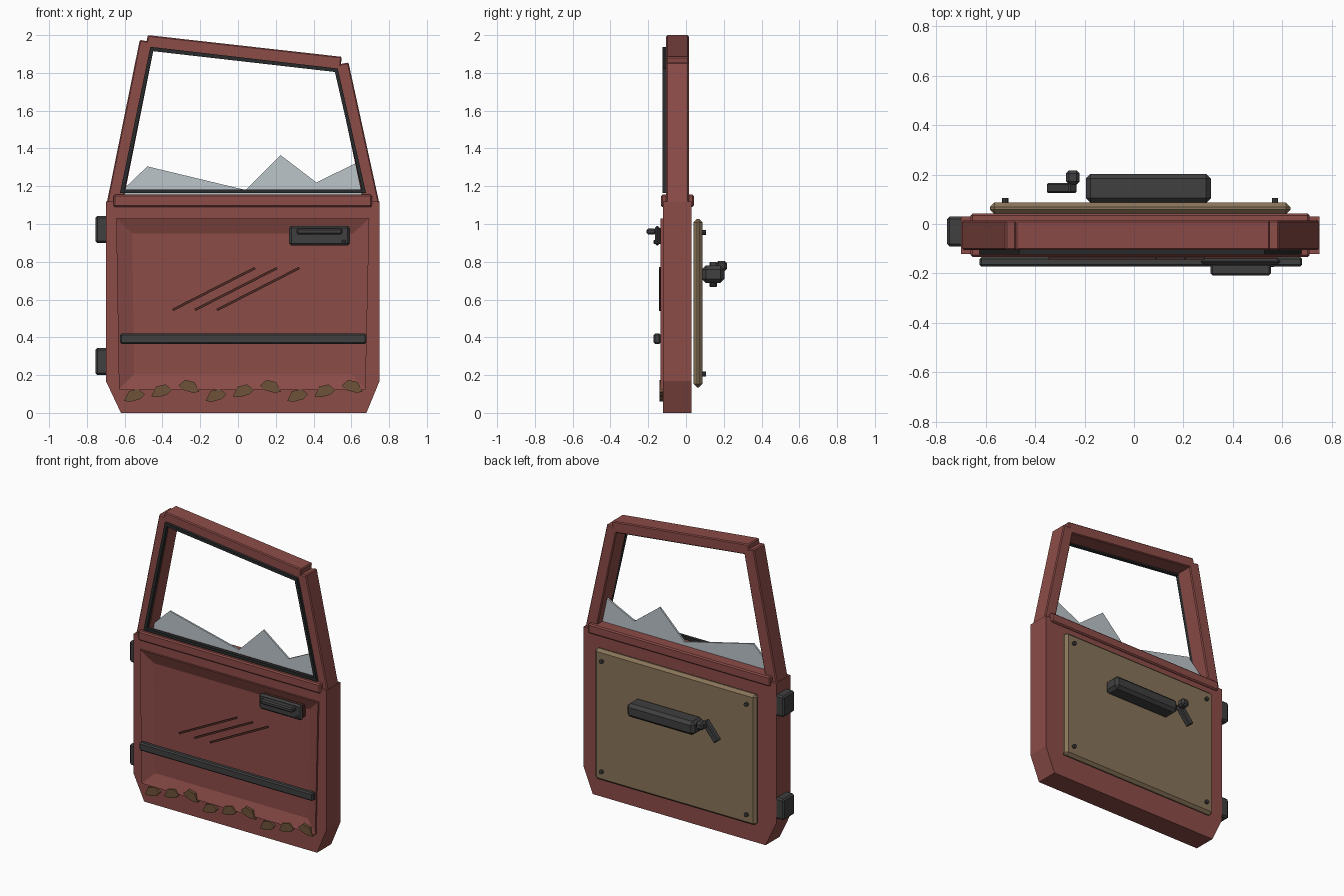
import bpy, bmesh
from mathutils import Vector

if "Cube" in bpy.data.objects:
    bpy.data.objects.remove(bpy.data.objects["Cube"])


def material(name, r, g, b):
    m = bpy.data.materials.new(name)
    m.use_nodes = True
    m.diffuse_color = (r, g, b, 1)
    m.node_tree.nodes["Principled BSDF"].inputs["Base Color"].default_value = (r, g, b, 1)
    return m


RED = material("faded red paint", 0.26, 0.072, 0.064)
DARK_RED = material("scratched metal", 0.075, 0.025, 0.018)
BLACK = material("dark plastic", 0.05, 0.05, 0.051)
RUBBER = material("black rubber", 0.022, 0.023, 0.024)
TAN = material("tan card", 0.25, 0.175, 0.10)
RUST = material("brown rust", 0.155, 0.085, 0.04)
GLASS = material("pale glass", 0.5, 0.56, 0.59)


def finish(name, bm, mat, bevel=0):
    bmesh.ops.recalc_face_normals(bm, faces=bm.faces)
    mesh = bpy.data.meshes.new(name)
    bm.to_mesh(mesh)
    bm.free()
    mesh.materials.append(mat)
    ob = bpy.data.objects.new(name, mesh)
    bpy.context.collection.objects.link(ob)
    if bevel:
        mod = ob.modifiers.new("Bevel", "BEVEL")
        mod.width = bevel
        mod.segments = 1
    return ob


def prism(name, pts, y0, y1, mat, bevel=0):
    """Extrude an x-z outline from y0 to y1."""
    bm = bmesh.new()
    a = [bm.verts.new((x, y0, z)) for x, z in pts]
    b = [bm.verts.new((x, y1, z)) for x, z in pts]
    bm.faces.new(a)
    bm.faces.new(b[::-1])
    for i in range(len(a)):
        j = (i + 1) % len(a)
        bm.faces.new((a[i], a[j], b[j], b[i]))
    return finish(name, bm, mat, bevel)


def rect(x0, x1, z0, z1):
    return [(x0, z0), (x1, z0), (x1, z1), (x0, z1)]


def box(name, x0, x1, y0, y1, z0, z1, mat, bevel=0):
    return prism(name, rect(x0, x1, z0, z1), y0, y1, mat, bevel)


def bar(name, p, q, width, y0, y1, mat, bevel=0):
    """Straight bar between two x-z points."""
    p, q = Vector(p), Vector(q)
    d = (q - p).normalized() * width / 2
    n = Vector((-d.y, d.x))
    return prism(name, [p - n, q - n, q + n, p + n], y0, y1, mat, bevel)


# Door shell: clipped bottom corners, raised lip and sloped recess in front
bm = bmesh.new()
outline = [(-0.62, 0), (0.68, 0), (0.75, 0.17), (0.75, 1.12), (-0.70, 1.12), (-0.70, 0.17)]
back = [bm.verts.new((x, 0.03, z)) for x, z in outline]
front = [bm.verts.new((x, -0.122, z)) for x, z in outline]
bm.faces.new(back)
for i in range(6):
    j = (i + 1) % 6
    bm.faces.new((back[i], back[j], front[j], front[i]))
lip = [(-0.63, 0.125), (0.675, 0.125), (0.695, 1.03), (-0.645, 1.03)]
dish = [(-0.55, 0.205), (0.60, 0.205), (0.61, 0.95), (-0.56, 0.95)]
base, rim, floor = [[bm.verts.new((x, y, z)) for x, z in pts]
                    for pts, y in ((lip, -0.122), (lip, -0.134), (dish, -0.104))]
for low, high in ((base, rim), (rim, floor)):
    for i in range(4):
        j = (i + 1) % 4
        bm.faces.new((low[i], low[j], high[j], high[i]))
bm.faces.new(floor)
f, b = front, base
for face in ((f[0], f[1], b[1], b[0]), (f[1], f[2], b[1]), (f[2], f[3], b[2], b[1]),
             (f[3], f[4], b[3], b[2]), (f[4], f[5], b[0], b[3]), (f[5], f[0], b[0])):
    bm.faces.new(face)
finish("door_shell", bm, RED)

# Window frame
box("window_sill", -0.66, 0.71, -0.133, 0.042, 1.09, 1.155, RED, 0.008)
prism("hinge_side_pillar", [(-0.695, 1.11), (-0.61, 1.11), (-0.44, 1.96), (-0.52, 1.975)],
      -0.105, 0.015, RED, 0.006)
prism("latch_side_pillar", [(0.665, 1.11), (0.748, 1.11), (0.585, 1.855), (0.51, 1.84)],
      -0.105, 0.015, RED, 0.006)
prism("top_rail", [(-0.49, 1.93), (0.54, 1.81), (0.55, 1.885), (-0.478, 2.0)],
      -0.105, 0.015, RED, 0.006)

# Rubber seal running round the opening
outer = [(-0.625, 1.163), (0.678, 1.163), (0.528, 1.823), (-0.464, 1.938)]
inner = [(-0.60, 1.182), (0.656, 1.182), (0.513, 1.805), (-0.45, 1.915)]
bm = bmesh.new()
loops = [[bm.verts.new((x, y, z)) for x, z in pts]
         for pts, y in ((outer, -0.124), (inner, -0.124), (inner, -0.10), (outer, -0.10))]
for k in range(4):
    a, b = loops[k], loops[(k + 1) % 4]
    for i in range(4):
        j = (i + 1) % 4
        bm.faces.new((a[i], a[j], b[j], b[i]))
finish("window_seal", bm, RUBBER)

# Broken glass shards
prism("glass_shard_hinge_side", [(-0.61, 1.15), (0.04, 1.15), (0.04, 1.18), (-0.48, 1.305),
                                 (-0.61, 1.18)], -0.05, -0.038, GLASS)
prism("glass_shard_latch_side", [(0.04, 1.15), (0.665, 1.15), (0.665, 1.18), (0.63, 1.325),
                                 (0.415, 1.22), (0.225, 1.365), (0.04, 1.18)],
      -0.05, -0.038, GLASS)

# Hinges
for name, z in (("lower_hinge", 0.2), ("upper_hinge", 0.9)):
    box(name, -0.755, -0.69, -0.09, 0.03, z, z + 0.143, BLACK, 0.01)

# Outside trim strip and handle
box("trim_strip", -0.625, 0.68, -0.172, -0.134, 0.365, 0.42, BLACK, 0.008)
box("handle_backing", 0.285, 0.58, -0.15, -0.10, 0.895, 0.98, DARK_RED)
box("handle_base", 0.27, 0.592, -0.165, -0.138, 0.885, 0.99, BLACK, 0.012)
box("handle_grip", 0.31, 0.553, -0.208, -0.16, 0.945, 0.977, BLACK, 0.008)
box("handle_lock", 0.55, 0.57, -0.173, -0.16, 0.895, 0.915, BLACK, 0.004)

# Scratches
for i in range(3):
    x = -0.345 + i * 0.117
    bar("scratch", (x, 0.545), (x + 0.435, 0.767), 0.013, -0.143, -0.135, DARK_RED)

# Rust flakes along the bottom edge, in a repeating step
flake = [(-0.055, -0.03), (-0.02, -0.034), (0.03, -0.02), (0.055, 0.005),
         (0.02, 0.034), (-0.03, 0.022)]
for i in range(9):
    x, z = -0.548 + i * 0.144, 0.093 + (i % 3) * 0.024
    flip = -1 if i % 3 == 2 else 1
    prism("rust_flake", [(x + u * flip, z + v) for u, v in flake], -0.139, -0.12, RUST)

# Inside card with screws
box("inner_card", -0.582, 0.632, 0.04, 0.087, 0.135, 1.027, TAN, 0.018)
for x in (-0.52, 0.57):
    for z in (0.205, 0.955):
        bpy.ops.mesh.primitive_cylinder_add(vertices=8, radius=0.013, depth=0.024,
                                            location=(x, 0.093, z), rotation=(1.5708, 0, 0))
        screw = bpy.context.object
        screw.name = "card_screw"
        screw.data.materials.append(BLACK)

# Armrest and window crank
box("armrest", -0.195, 0.312, 0.085, 0.203, 0.688, 0.78, BLACK, 0.02)
bar("crank_arm", (-0.245, 0.79), (-0.34, 0.675), 0.042, 0.125, 0.165, BLACK, 0.006)
box("crank_knob", -0.275, -0.22, 0.16, 0.217, 0.752, 0.805, BLACK, 0.012)
